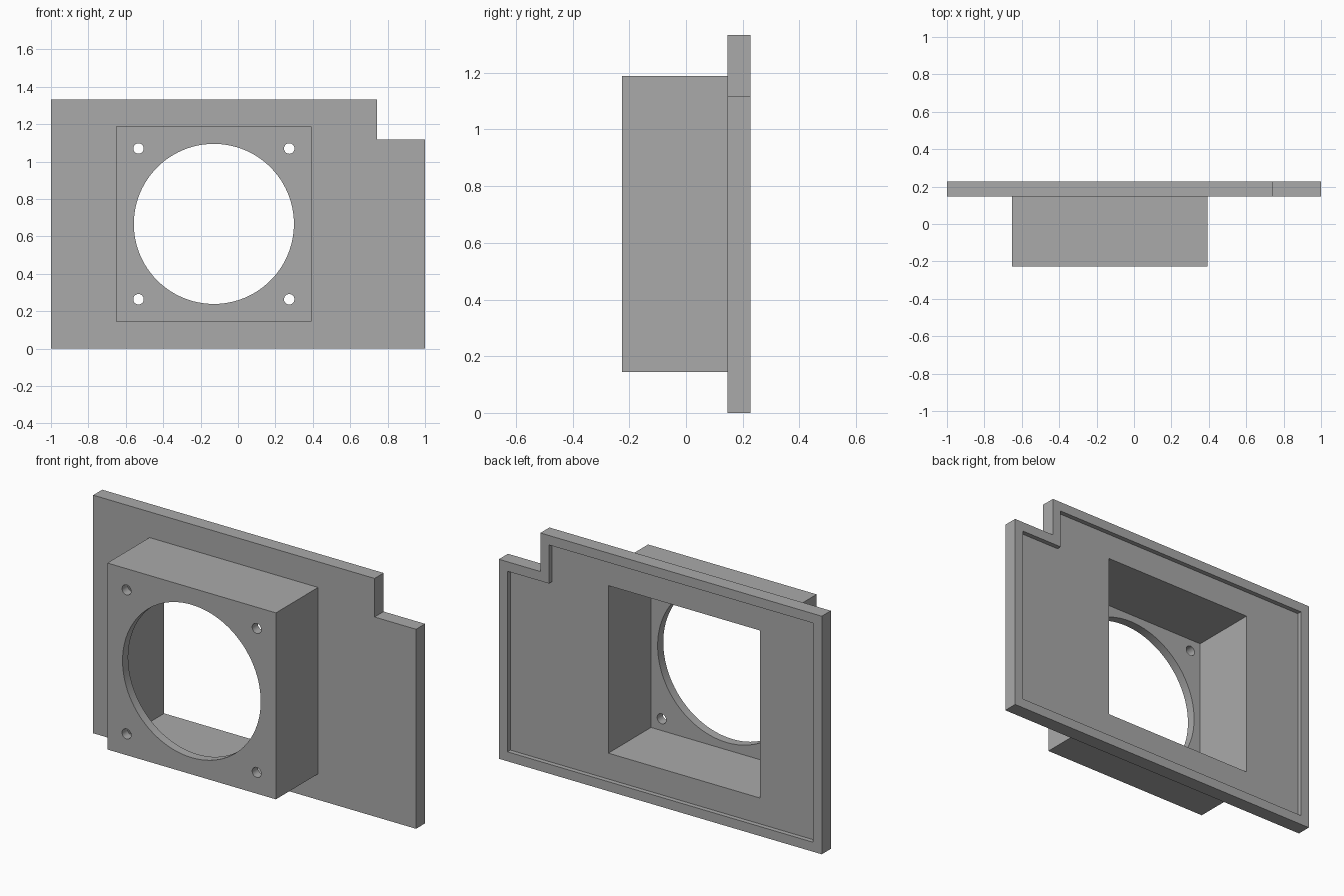
import bpy
import bmesh
import math

default = bpy.data.objects.get("Cube")
if default:
    bpy.data.objects.remove(default, do_unlink=True)

FRONT, STEP, BACK = -0.226, 0.147, 0.227      # depth levels along y
CX, CZ = -0.129, 0.667                        # centre of the fan housing
HALF, WALL = 0.522, 0.053                     # housing half size, wall thickness
RIM, RECESS = 0.053, 0.026                    # back rim width and recess depth

grey = bpy.data.materials.new("plain grey")
grey.use_nodes = True
colour = (0.4, 0.4, 0.4, 1)
grey.diffuse_color = colour
grey.node_tree.nodes["Principled BSDF"].inputs["Base Color"].default_value = colour


def prism(name, outline, y0, y1):
    """Solid with an x-z outline, running from y0 to y1."""
    bm = bmesh.new()
    face = bm.faces.new([bm.verts.new((x, y0, z)) for x, z in outline])
    grown = bmesh.ops.extrude_face_region(bm, geom=[face])["geom"]
    moved = [v for v in grown if isinstance(v, bmesh.types.BMVert)]
    bmesh.ops.translate(bm, verts=moved, vec=(0, y1 - y0, 0))
    bmesh.ops.recalc_face_normals(bm, faces=bm.faces)
    mesh = bpy.data.meshes.new(name)
    bm.to_mesh(mesh)
    bm.free()
    mesh.materials.append(grey)
    obj = bpy.data.objects.new(name, mesh)
    bpy.context.collection.objects.link(obj)
    return obj


def plate_outline(t):
    """Plate with a notched upper corner, inset by t."""
    return [(t - 1, t), (1 - t, t), (1 - t, 1.117 - t), (0.743 - t, 1.117 - t),
            (0.743 - t, 1.333 - t), (t - 1, 1.333 - t)]


def square(h):
    return [(CX + sx * h, CZ + sz * h) for sx, sz in ((-1, -1), (1, -1), (1, 1), (-1, 1))]


def circle(x, z, r, n):
    return [(x + r * math.cos(math.tau * i / n), z + r * math.sin(math.tau * i / n))
            for i in range(n)]


def combine(target, tool, operation):
    """Apply a boolean and remove its tool."""
    mod = target.modifiers.new("combine", 'BOOLEAN')
    mod.operation, mod.solver, mod.object = operation, 'EXACT', tool
    bpy.context.view_layer.objects.active = target
    bpy.ops.object.modifier_apply(modifier=mod.name)
    bpy.data.objects.remove(tool, do_unlink=True)


# Notched plate with the fan housing on its front
panel = prism("fan_mount_panel", plate_outline(0), STEP, BACK)
combine(panel, prism("housing", square(HALF), FRONT, STEP + 0.02), 'UNION')

# Shallow recess inside the back rim, then the deep square pocket
combine(panel, prism("recess", plate_outline(RIM), BACK - RECESS, BACK + 0.1), 'DIFFERENCE')
combine(panel, prism("pocket", square(HALF - WALL), FRONT + 0.05, BACK + 0.1), 'DIFFERENCE')

# Fan opening and four screw holes through the front wall
combine(panel, prism("opening", circle(CX, CZ, 0.428, 96), FRONT - 0.1, 0), 'DIFFERENCE')
for x, z in square(0.403):
    combine(panel, prism("screw_hole", circle(x, z, 0.028, 32), FRONT - 0.1, 0), 'DIFFERENCE')

panel.select_set(True)
bpy.context.view_layer.objects.active = panel
bpy.ops.object.shade_smooth_by_angle(angle=math.radians(30))
